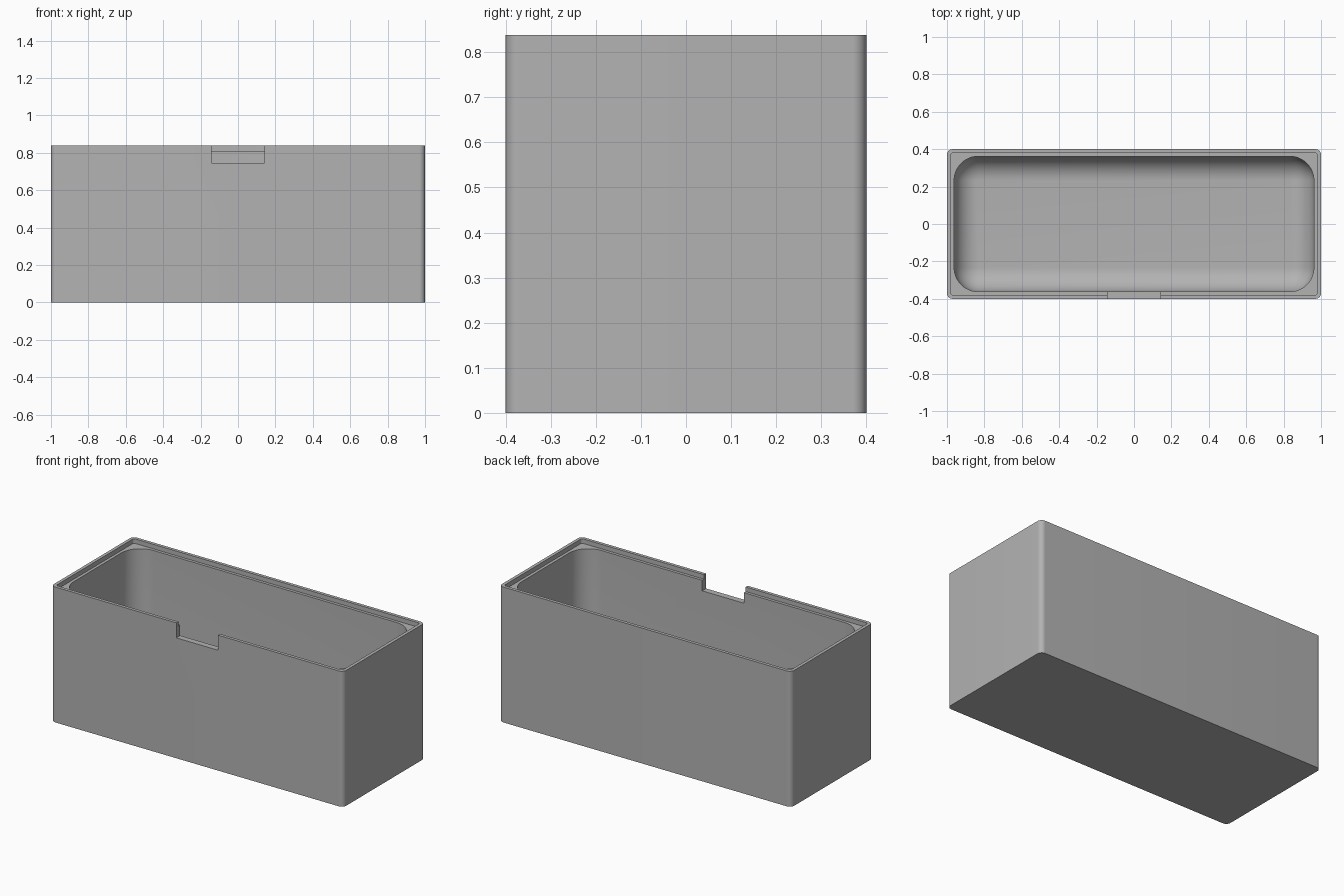
import bpy, bmesh, math

cube = bpy.data.objects.get("Cube")
if cube:
    bpy.data.objects.remove(cube, do_unlink=True)

HEIGHT, LEDGE, FLOOR = 0.838, 0.81, 0.04
FILLET, STEPS = 0.13, 12

grey = bpy.data.materials.new("plain_grey")
grey.use_nodes = True
grey.diffuse_color = (0.45, 0.45, 0.45, 1)
grey.node_tree.nodes["Principled BSDF"].inputs["Base Color"].default_value = grey.diffuse_color


def ring(bm, hx, hy, radius, z):
    """Rounded rectangle of vertices at height z."""
    verts = []
    for i, (sx, sy) in enumerate([(1, 1), (-1, 1), (-1, -1), (1, -1)]):
        for k in range(STEPS + 1):
            a = math.pi / 2 * (i + k / STEPS)
            verts.append(bm.verts.new((sx * (hx - radius) + radius * math.cos(a),
                                       sy * (hy - radius) + radius * math.sin(a), z)))
    return verts


# Box shell: outer wall, rim, stepped ledge, cavity with rounded floor edge
bm = bmesh.new()
sections = [(1, 0.4, 0.03, 0), (1, 0.4, 0.03, HEIGHT),
            (0.98, 0.38, 0.015, HEIGHT), (0.98, 0.38, 0.015, LEDGE),
            (0.962, 0.362, FILLET, LEDGE)]
for k in range(STEPS + 1):
    a = math.pi / 2 * k / STEPS
    inset = FILLET * (1 - math.cos(a))
    sections.append((0.962 - inset, 0.362 - inset, FILLET - inset,
                     FLOOR + FILLET * (1 - math.sin(a))))
rings = [ring(bm, *s) for s in sections]
for lower, upper in zip(rings, rings[1:]):
    for i in range(len(lower)):
        j = (i + 1) % len(lower)
        bm.faces.new((lower[i], lower[j], upper[j], upper[i]))
bm.faces.new(rings[0][::-1])
bm.faces.new(rings[-1])
bmesh.ops.remove_doubles(bm, verts=bm.verts, dist=1e-5)
bmesh.ops.recalc_face_normals(bm, faces=bm.faces)
mesh = bpy.data.meshes.new("box_shell")
bm.to_mesh(mesh)
bm.free()
box = bpy.data.objects.new("box_shell", mesh)
bpy.context.collection.objects.link(box)
mesh.materials.append(grey)

# Finger notch through the front wall
bpy.ops.mesh.primitive_cube_add(size=1, location=(0, -0.4, 0.745 + 0.1))
cutter = bpy.context.object
cutter.name = "notch_cutter"
cutter.scale = (0.285, 0.2, 0.2)
cutter.data.materials.append(grey)
cutter.hide_render = True
cutter.hide_set(True)
notch = box.modifiers.new("notch", 'BOOLEAN')
notch.operation, notch.solver, notch.object = 'DIFFERENCE', 'EXACT', cutter

# Apply the cut, then smooth the rounded parts and keep edges sharp
bpy.ops.object.select_all(action='DESELECT')
bpy.context.view_layer.objects.active = box
box.select_set(True)
bpy.ops.object.modifier_apply(modifier="notch")
bpy.data.objects.remove(cutter, do_unlink=True)
bpy.ops.object.shade_smooth_by_angle(angle=math.radians(30))
